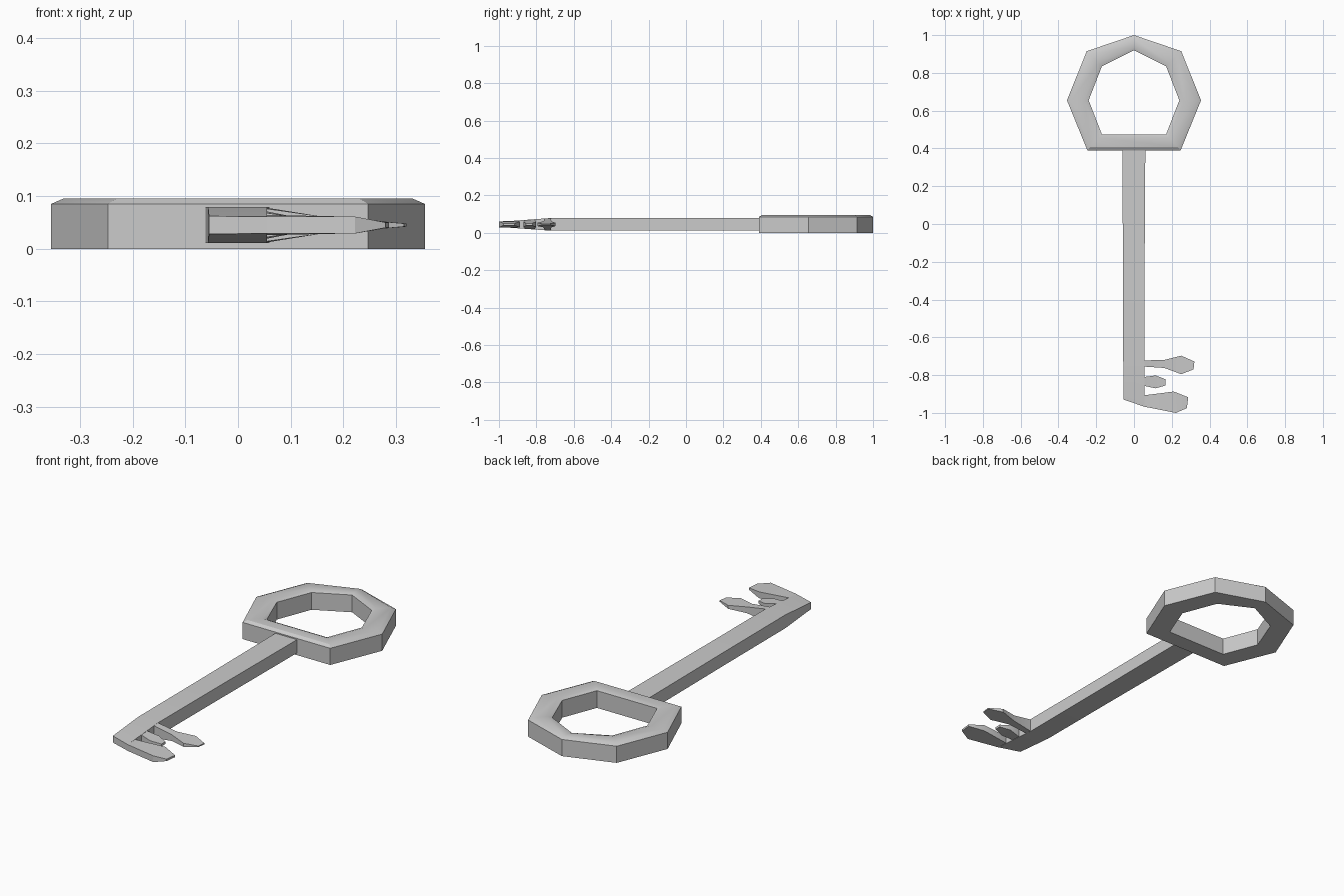
import bpy, bmesh

if "Cube" in bpy.data.objects:
    bpy.data.objects.remove(bpy.data.objects["Cube"])

ZC = 0.045  # mid height of shaft and teeth


def finish(name, bm):
    bmesh.ops.recalc_face_normals(bm, faces=bm.faces[:])
    mesh = bpy.data.meshes.new(name)
    bm.to_mesh(mesh)
    bm.free()
    ob = bpy.data.objects.new(name, mesh)
    bpy.context.collection.objects.link(ob)
    bpy.context.view_layer.objects.active = ob
    ob.select_set(True)
    bpy.ops.object.shade_smooth_by_angle(angle=0.52)
    ob.select_set(False)


def loft(name, sections, closed):
    """Skin a row of equal vertex loops, looping round or capping the ends."""
    bm = bmesh.new()
    loops = [[bm.verts.new(p) for p in s] for s in sections]
    n = len(loops[0])
    for a, b in zip(loops, loops[1:] + (loops[:1] if closed else [])):
        for i in range(n):
            j = (i + 1) % n
            bm.faces.new((a[i], a[j], b[j], b[i]))
    if not closed:
        bm.faces.new(loops[0])
        bm.faces.new(loops[-1])
    finish(name, bm)


def bar(name, stations):
    """Tapered bar; each station is two edge points (x, y, half thickness)."""
    loft(name, [[(a[0], a[1], ZC - a[2]), (b[0], b[1], ZC - b[2]),
                 (b[0], b[1], ZC + b[2]), (a[0], a[1], ZC + a[2])]
                for a, b in stations], False)


# Seven-sided bow with a softly crowned top
half_out = [(0.25, 0.915), (0.355, 0.655), (0.247, 0.39)]
half_in = [(0.17, 0.835), (0.24, 0.655), (0.17, 0.475)]


def mirrored(top, half):
    return [(0, top)] + half + [(-x, y) for x, y in reversed(half)]


profile = [(0, 0), (0, 0.085), (0.2, 0.095), (0.8, 0.095), (1, 0.088), (1, 0)]
bow = []
for o, i in zip(mirrored(1.0, half_out), mirrored(0.92, half_in)):
    bow.append([(o[0] + (i[0] - o[0]) * t, o[1] + (i[1] - o[1]) * t, z)
                for t, z in profile])
loft("bow", bow, True)

# Shaft, thinning towards the slanted tip
bar("shaft", [((-0.062, 0.395, 0.034), (0.06, 0.395, 0.034)),
              ((-0.058, -0.25, 0.034), (0.056, -0.25, 0.034)),
              ((-0.057, -0.72, 0.034), (0.055, -0.72, 0.034)),
              ((-0.055, -0.93, 0.017), (0.055, -0.967, 0.016))])

# Three pointed teeth
bar("upper_tooth", [((0.054, -0.755, 0.031), (0.054, -0.722, 0.033)),
                    ((0.16, -0.762, 0.016), (0.16, -0.72, 0.016)),
                    ((0.25, -0.795, 0.009), (0.25, -0.697, 0.009)),
                    ((0.315, -0.77, 0.003), (0.32, -0.728, 0.003))])
bar("middle_tooth", [((0.054, -0.857, 0.023), (0.054, -0.81, 0.026)),
                     ((0.115, -0.87, 0.014), (0.115, -0.802, 0.014)),
                     ((0.167, -0.855, 0.006), (0.167, -0.822, 0.006))])
bar("lower_tooth", [((0.054, -0.967, 0.016), (0.054, -0.907, 0.019)),
                    ((0.222, -1.0, 0.016), (0.21, -0.887, 0.016)),
                    ((0.28, -0.975, 0.005), (0.287, -0.917, 0.005))])
